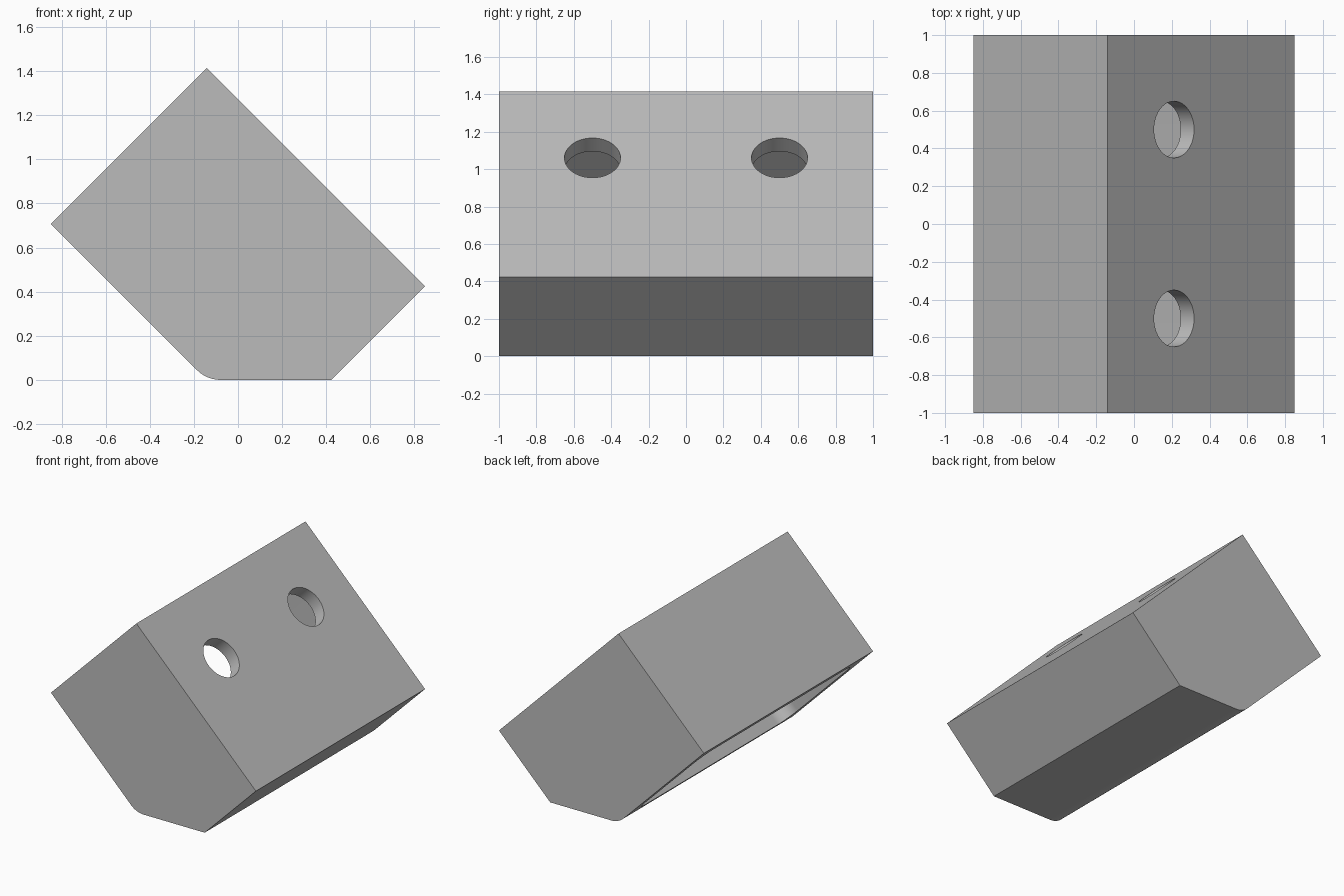
import bpy, bmesh, math
from mathutils import Matrix, Vector

LENGTH, HEIGHT, CUT, WALL = 1.4, 1.0, 0.4, 0.1   # section sizes before tilting
HALF = 1.0                                       # half of the long side

cube = bpy.data.objects.get("Cube")
if cube:
    bpy.data.objects.remove(cube, do_unlink=True)

grey = bpy.data.materials.new("plain_grey")
grey.use_nodes = True
COLOUR = (0.5, 0.5, 0.5, 1.0)
grey.diffuse_color = COLOUR
grey.node_tree.nodes["Principled BSDF"].inputs["Base Color"].default_value = COLOUR

# Local frame: u runs down the sloping lid, y along the body, v out through the lid
s = math.sqrt(0.5)
corner_x = -(LENGTH + HEIGHT) * s / 2
TILT = Matrix(((s, 0, s, corner_x), (0, 1, 0, 0), (-s, 0, s, s), (0, 0, 0, 1)))


def prism(name, points, axis):
    """Extrude a closed outline along axis and tilt it into place."""
    bm = bmesh.new()
    face = bm.faces.new([bm.verts.new(p) for p in points])
    new = bmesh.ops.extrude_face_region(bm, geom=[face])["geom"]
    bmesh.ops.translate(bm, vec=Vector(axis), verts=[g for g in new if isinstance(g, bmesh.types.BMVert)])
    bmesh.ops.transform(bm, matrix=TILT, verts=bm.verts)
    bmesh.ops.recalc_face_normals(bm, faces=bm.faces)
    mesh = bpy.data.meshes.new(name)
    bm.to_mesh(mesh)
    bm.free()
    mesh.materials.append(grey)
    ob = bpy.data.objects.new(name, mesh)
    bpy.context.collection.objects.link(ob)
    return ob


def arc(cu, cv, r, start, end, steps=12):
    """Points of an arc, angles in degrees."""
    angles = [math.radians(start + (end - start) * i / steps) for i in range(steps + 1)]
    return [(cu + r * math.cos(a), cv + r * math.sin(a)) for a in angles]


# Body: box section with one corner cut off and one rounded edge
R = 0.15
tangent = R * math.tan(math.radians(22.5))
section = [(0, 0)] + arc(LENGTH - CUT - tangent, R, R, -90, -45)
section += [(LENGTH, CUT), (LENGTH, HEIGHT), (0, HEIGHT)]
body = prism("hollow_body", [(u, -HALF, v) for u, v in section], (0, 2 * HALF, 0))

# Pocket with rounded corners, open on the lower left side
r = 0.12
u0, u1, y1 = WALL, LENGTH - CUT - WALL, HALF - WALL
outline = (arc(u1 - r, y1 - r, r, 0, 90) + arc(u0 + r, y1 - r, r, 90, 180)
           + arc(u0 + r, r - y1, r, 180, 270) + arc(u1 - r, r - y1, r, 270, 360))
cutters = [prism("pocket_cutter", [(u, y, -0.2) for u, y in outline], (0, 0, HEIGHT - WALL + 0.2))]

# Two round holes through the lid
for side, y in (("front", -0.5), ("back", 0.5)):
    ring = arc(0.5, y, 0.15, 0, 360, 48)[:-1]
    cutters.append(prism(side + "_hole_cutter", [(u, v, 0.7) for u, v in ring], (0, 0, 0.5)))

bpy.context.view_layer.objects.active = body
body.select_set(True)
for cutter in cutters:
    mod = body.modifiers.new(cutter.name, "BOOLEAN")
    mod.operation, mod.solver, mod.object = "DIFFERENCE", "EXACT", cutter
    bpy.ops.object.modifier_apply(modifier=mod.name)
    bpy.data.objects.remove(cutter, do_unlink=True)

bpy.ops.object.shade_smooth_by_angle(angle=math.radians(30))
